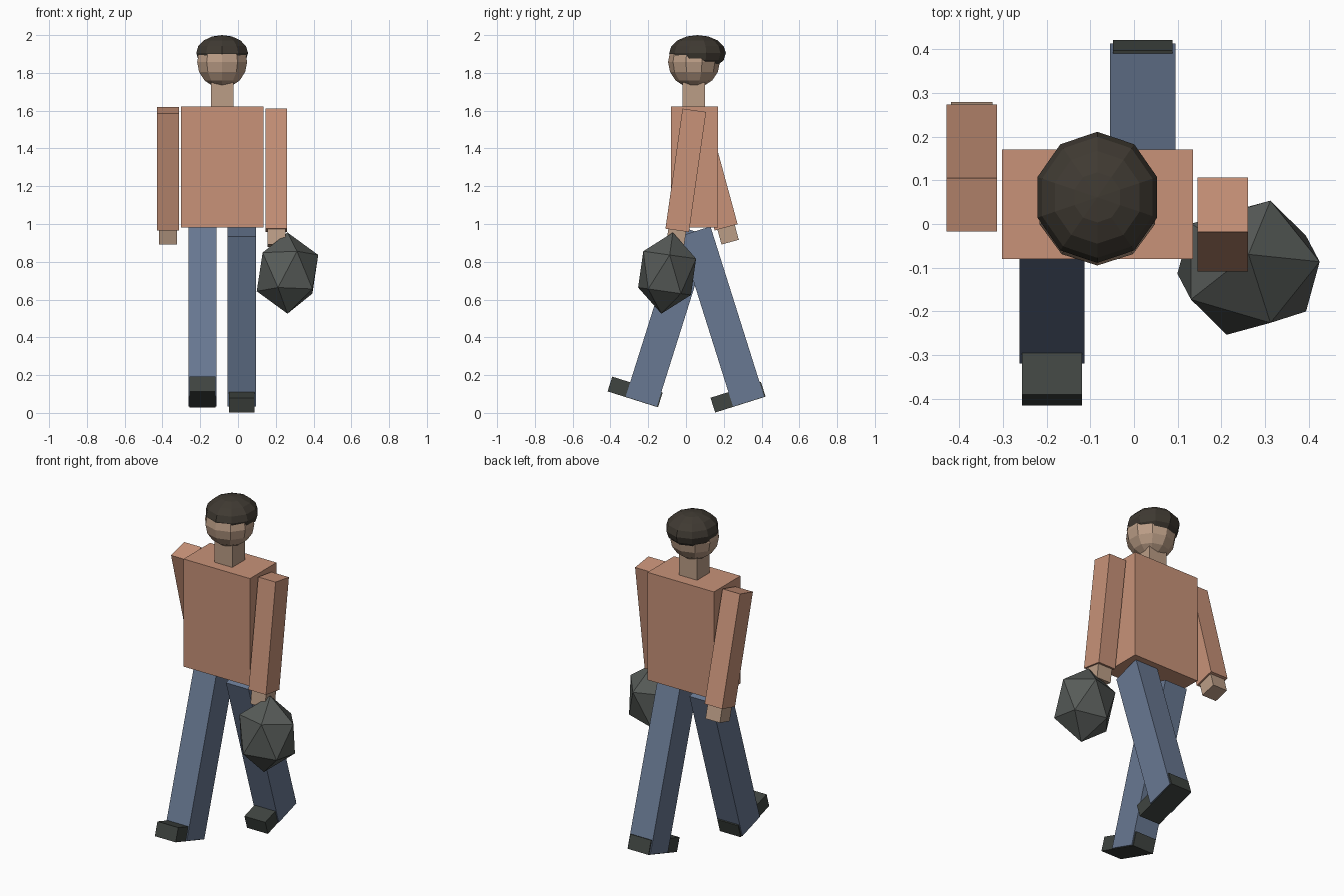
import bpy
from math import radians
from mathutils import Matrix, Vector

if "Cube" in bpy.data.objects:
    bpy.data.objects.remove(bpy.data.objects["Cube"])

CX, CY = -0.084, 0.045  # body axis


def material(name, rgb):
    m = bpy.data.materials.new(name)
    m.diffuse_color = (*rgb, 1)
    m.use_nodes = True
    m.node_tree.nodes["Principled BSDF"].inputs["Base Color"].default_value = m.diffuse_color
    return m


shirt = material("shirt", (0.58, 0.29, 0.19))
skin = material("skin", (0.50, 0.34, 0.24))
denim = material("denim", (0.14, 0.19, 0.29))
leather = material("leather", (0.05, 0.058, 0.052))
dark_hair = material("dark_hair", (0.05, 0.042, 0.032))
sack_cloth = material("sack_cloth", (0.095, 0.105, 0.098))


def finish(name, mat):
    ob = bpy.context.object
    ob.name = name
    ob.data.materials.append(mat)
    return ob


def box(name, size, offset, mat, pivot=(0, 0, 0), swing=0):
    """Box at an offset from a joint, swung about the joint's x axis."""
    bpy.ops.mesh.primitive_cube_add(size=1)
    ob = finish(name, mat)
    ob.data.transform(Matrix.Translation(offset) @ Matrix.Diagonal((*size, 1)))
    ob.location = pivot
    ob.rotation_euler.x = radians(swing)
    return ob


def ball(name, radii, center, mat):
    bpy.ops.mesh.primitive_uv_sphere_add(segments=10, ring_count=8, radius=1, location=center)
    ob = finish(name, mat)
    ob.scale = radii
    return ob


# Torso, neck, head and hair
box("torso", (0.437, 0.25, 0.64), (CX, CY, 1.302), shirt)
box("neck", (0.118, 0.118, 0.16), (CX, 0.041, 1.67), skin)
ball("head", (0.139, 0.137, 0.138), (CX, 0.042, 1.858), skin)
ball("hair", (0.144, 0.150, 0.095), (CX, 0.061, 1.905), dark_hair)

# Swinging arms with hands
for side, s, swing in (("left", -1, 15.2), ("right", 1, -8.1)):
    shoulder = (CX + s * 0.287, 0.044, 1.602)
    box(side + "_arm", (0.115, 0.126, 0.642), (0, 0, -0.321), shirt, shoulder, swing)
    box(side + "_hand", (0.095, 0.095, 0.095), (0, 0, -0.676), skin, shoulder, swing)

# Striding legs with shoes
for side, s, swing in (("left", -1, -17.5), ("right", 1, 17.5)):
    hip = (CX + s * 0.104, 0.047, 0.961)
    box(side + "_leg", (0.149, 0.173, 0.944), (0, 0, -0.472), denim, hip, swing)
    box(side + "_shoe", (0.137, 0.28, 0.082), (0, -0.046, -0.906), leather, hip, swing)

# Faceted sack carried in the right hand
bpy.ops.mesh.primitive_ico_sphere_add(subdivisions=1, radius=1, location=(0.262, -0.1, 0.74))
sack = finish("sack", sack_cloth)
sack.scale = (0.182, 0.166, 0.217)
sack.rotation_euler.x = radians(-8.1)
